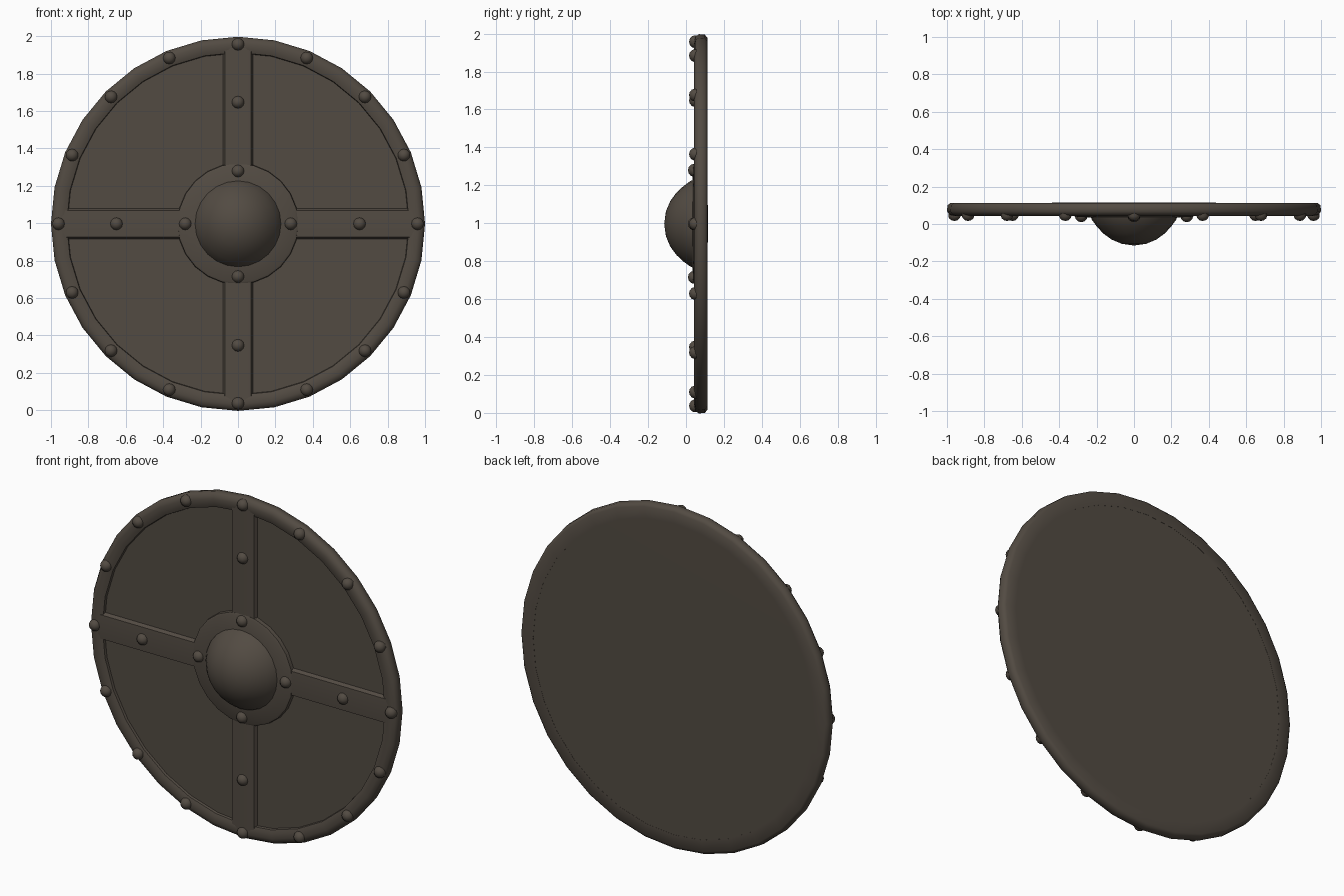
import bpy
import bmesh
from math import sin, cos, pi, radians
from mathutils import Matrix, Vector

cube = bpy.data.objects.get("Cube")
if cube:
    bpy.data.objects.remove(cube, do_unlink=True)

CENTRE = Vector((0, 0, 0.997))

mat = bpy.data.materials.new("dark weathered brown")
mat.use_nodes = True
COLOUR = (0.085, 0.070, 0.055, 1)
mat.diffuse_color = COLOUR
bsdf = mat.node_tree.nodes["Principled BSDF"]
bsdf.inputs["Base Color"].default_value = COLOUR
bsdf.inputs["Roughness"].default_value = 0.8


def finish(name, bm, angle=35):
    bmesh.ops.remove_doubles(bm, verts=bm.verts, dist=0.0001)
    bmesh.ops.recalc_face_normals(bm, faces=bm.faces)
    mesh = bpy.data.meshes.new(name)
    bm.to_mesh(mesh)
    bm.free()
    mesh.materials.append(mat)
    obj = bpy.data.objects.new(name, mesh)
    bpy.context.collection.objects.link(obj)
    bpy.ops.object.select_all(action="DESELECT")
    obj.select_set(True)
    bpy.context.view_layer.objects.active = obj
    bpy.ops.object.shade_smooth_by_angle(angle=radians(angle))
    return obj


def lathe(bm, profile, steps, centre):
    """Turn a (radius, y) profile about the front-to-back axis."""
    rings = []
    for r, y in profile:
        rings.append([bm.verts.new(centre + Vector((r * sin(2 * pi * i / steps), y,
                                                    r * cos(2 * pi * i / steps))))
                      for i in range(steps if r else 1)])
    for a, b in zip(rings, rings[1:]):
        for i in range(steps):
            j = (i + 1) % steps
            corners = [a[i % len(a)], a[j % len(a)], b[j % len(b)], b[i % len(b)]]
            bm.faces.new(list(dict.fromkeys(corners)))


# Recessed board with a flat back
bm = bmesh.new()
lathe(bm, [(0, 0.066), (0.95, 0.066), (0.95, 0.112), (0, 0.115)], 32, CENTRE)
finish("board", bm)

# Rounded outer rim
bm = bmesh.new()
lathe(bm, [(0.912, 0.07), (0.916, 0.052), (0.935, 0.045), (0.965, 0.043),
           (0.988, 0.05), (1, 0.068), (0.997, 0.1), (0.98, 0.113),
           (0.912, 0.113), (0.912, 0.07)], 32, CENTRE)
finish("rim", bm, 50)

# Four cross bands with sloped sides
bm = bmesh.new()
section = [(-0.083, 0.07), (-0.07, 0.046), (0, 0.042), (0.07, 0.046), (0.083, 0.07)]
for k in range(4):
    turn = Matrix.Rotation(k * pi / 2, 3, "Y")
    ends = [[bm.verts.new(CENTRE + turn @ Vector((x, y, z))) for x, y in section]
            for z in (0.25, 0.94)]
    for i in range(len(section)):
        j = (i + 1) % len(section)
        bm.faces.new((ends[0][i], ends[0][j], ends[1][j], ends[1][i]))
    for end in ends:
        bm.faces.new(end)
finish("cross_bands", bm, 25)

# Flange around the boss
bm = bmesh.new()
lathe(bm, [(0.325, 0.07), (0.322, 0.044), (0.312, 0.039), (0.2, 0.032),
           (0.2, 0.07)], 24, CENTRE)
finish("boss_flange", bm)

# Domed boss
bm = bmesh.new()
lathe(bm, [(0.232, 0.04), (0.225, 0.022), (0.2, -0.012), (0.165, -0.05),
           (0.12, -0.083), (0.065, -0.106), (0, -0.115)], 24, CENTRE)
finish("boss_dome", bm, 50)

# Domed rivets on the rim, bands and flange
bm = bmesh.new()
spots = [(0.96, k * pi / 8, 0.046) for k in range(16)]
spots += [(r, k * pi / 2, y) for k in range(4) for r, y in ((0.65, 0.046), (0.282, 0.04))]
for radius, a, y in spots:
    lathe(bm, [(0.033, 0.012), (0.033, -0.004), (0.028, -0.016), (0.016, -0.026), (0, -0.03)],
          12, CENTRE + Vector((radius * sin(a), y, radius * cos(a))))
finish("rivets", bm, 50)
